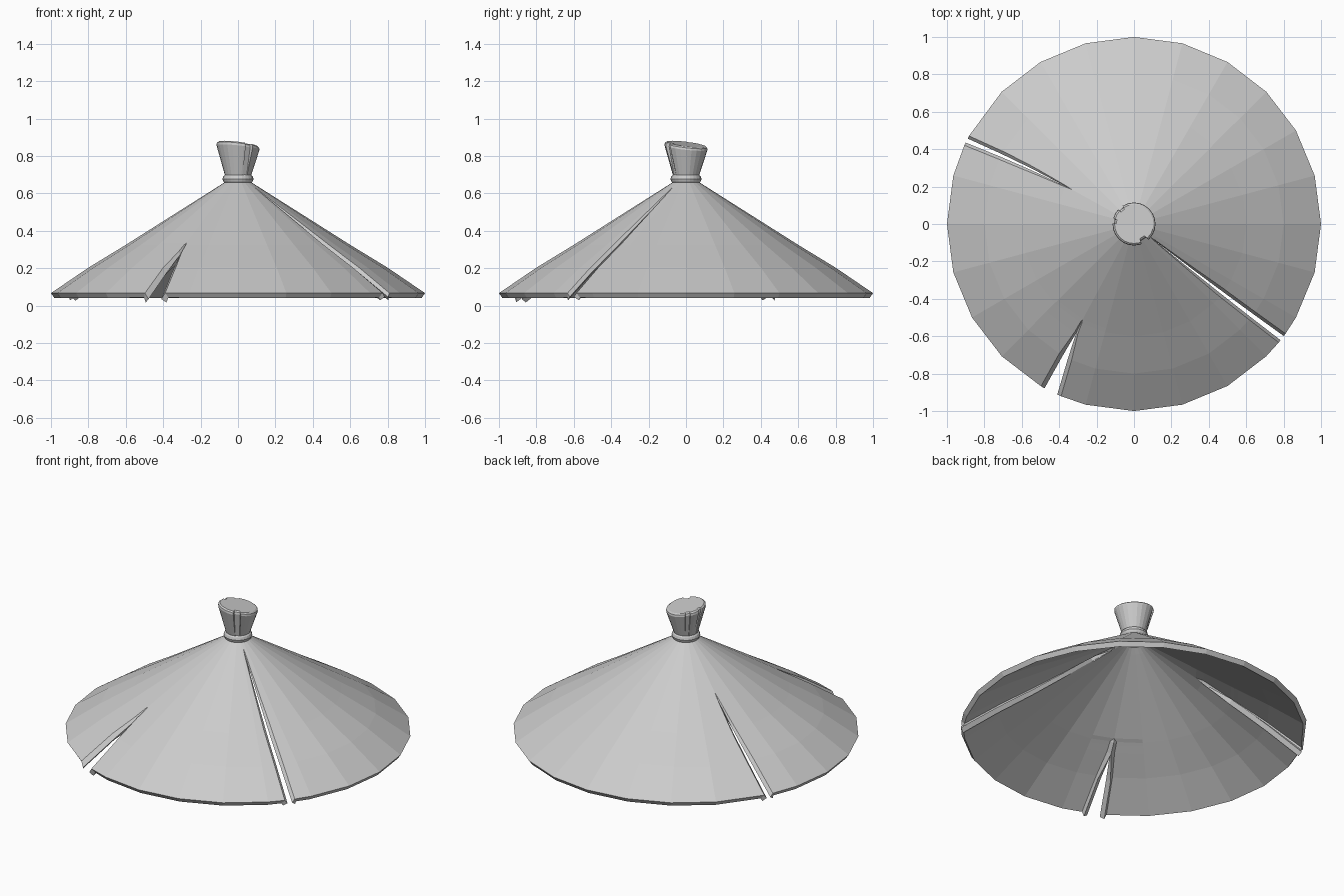
import bpy, bmesh
from math import sin, cos, radians, degrees

if "Cube" in bpy.data.objects:
    bpy.data.objects.remove(bpy.data.objects["Cube"])

# Canopy profile (radius, height), from centre to rim
PROFILE = [(0, .668), (.07, .66), (.6, .325), (.8, .203), (1, .067)]
# Splits: angle at tip, angle at rim, lip start, gap start, half gap, lip width, lip drop
SPLITS = [(-38.6, -37.6, .11, .15, .014, .016, .02),
          (151.0, 153.5, .38, .42, .012, .016, .022),
          (241.7, 243.6, .58, .66, .038, .022, .032)]


def height(r):
    for (r0, z0), (r1, z1) in zip(PROFILE, PROFILE[1:]):
        if r <= r1:
            return z0 + (z1 - z0) * (r - r0) / (r1 - r0)


def ramp(r, start):
    return max(0, (r - start) / (1 - start))


def make_object(name, bm):
    bmesh.ops.remove_doubles(bm, verts=bm.verts, dist=.0005)
    mesh = bpy.data.meshes.new(name)
    bm.to_mesh(mesh)
    bm.free()
    ob = bpy.data.objects.new(name, mesh)
    bpy.context.collection.objects.link(ob)
    return ob


def bridge(bm, rows, skip=lambda i, j: False):
    n = len(rows[0])
    for i in range(len(rows) - 1):
        for j in range(n):
            if not skip(i, j):
                k = (j + 1) % n
                bm.faces.new((rows[i][j], rows[i + 1][j], rows[i + 1][k], rows[i][k]))


# Canopy: polar grid whose columns open up along each split
def canopy():
    cols = [(a, None, 0) for a in range(0, 360, 15)
            if all(abs((a - s[1] + 180) % 360 - 180) > 4.5 for s in SPLITS)]
    for s in SPLITS:
        cols += [(s[1] % 360 + k * .1, s, k) for k in (-2, -1, 1, 2)]
    cols.sort(key=lambda c: c[0])
    radii = sorted({p[0] for p in PROFILE} | {s[2] for s in SPLITS} | {s[3] for s in SPLITS} | {.62, .25})
    bm = bmesh.new()
    rows = []
    for r in radii:
        row = []
        for a, s, k in cols:
            z = height(r)
            if s:
                t0, t1, lip0, gap0, gap, lip, drop = s
                a = t0 + (t1 - t0) * ramp(r, lip0)
                off = gap * ramp(r, gap0)
                if abs(k) == 2:
                    off += lip * min(1, 1.6 * ramp(r, lip0) + (.15 if r > lip0 else 0))
                elif r > lip0:
                    z -= drop * min(1, .3 + ramp(r, lip0))
                if r > 0:
                    a += degrees(off / r) * (1 if k > 0 else -1)
            row.append(bm.verts.new((r * cos(radians(a)), r * sin(radians(a)), z)))
        rows.append(row)

    def in_gap(i, j):
        s, k = cols[j][1:]
        return s is not None and k == -1 and radii[i + 1] > s[3]

    bridge(bm, rows, in_gap)
    ob = make_object("canopy", bm)
    mod = ob.modifiers.new("thickness", 'SOLIDIFY')
    mod.thickness = .032
    mod.offset = -1


# Lathed helper with optional notches and a slanted top
def lathe(name, profile, sides, notches=(), slant=0):
    bm = bmesh.new()
    angles = [360 * i / sides for i in range(sides)]
    for centre, half, depth in notches:
        angles = [a for a in angles if abs(a - centre) > half + 3]
        angles += [centre - half - 1, centre - half, centre + half, centre + half + 1]
    angles.sort()
    rows = []
    z_min, z_max = profile[0][1], profile[-1][1]
    for r, z in profile:
        t = (z - z_min) / (z_max - z_min)
        row = []
        for a in angles:
            d = sum(n[2] for n in notches if abs(a - n[0]) <= n[1] + .1)
            rr = r - d * t
            x, y = rr * cos(radians(a)), rr * sin(radians(a))
            row.append(bm.verts.new((x, y, z - slant * t * (x + y))))
        rows.append(row)
    bridge(bm, rows)
    bm.faces.new(rows[0])
    bm.faces.new(rows[-1])
    bmesh.ops.recalc_face_normals(bm, faces=bm.faces)
    return make_object(name, bm)


canopy()

# Collar ring under the knob
lathe("collar", [(.066, .65), (.078, .663), (.083, .677), (.078, .692), (.066, .703)], 24)

# Flared knob with slanted, notched top
lathe("knob", [(.068, .69), (.115, .845), (.113, .857), (.104, .864)], 24,
      [(302, 10, .02), (130, 7, .01), (172, 6, .01)], .12)
